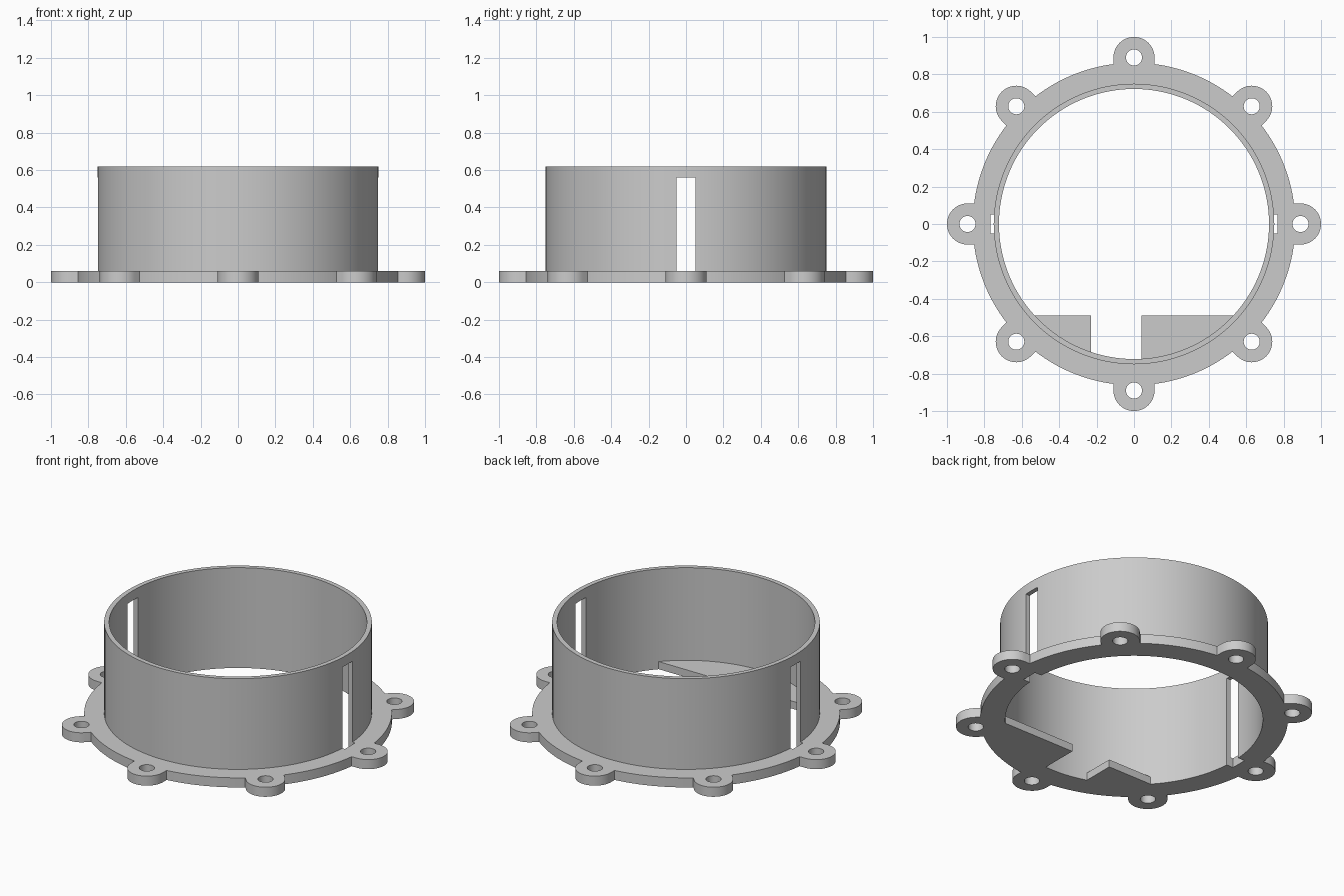
import bpy, math
from mathutils import Matrix

if "Cube" in bpy.data.objects:
    bpy.data.objects.remove(bpy.data.objects["Cube"])

FLANGE_H, TAB_H, TOTAL_H = 0.059, 0.047, 0.62
R_BORE, R_WALL, R_FLANGE = 0.722, 0.75, 0.862
R_LUG_CENTRE, R_LUG, R_HOLE = 0.89, 0.11, 0.043
SEG = 128

grey = bpy.data.materials.new("grey plastic")
grey.diffuse_color = (0.6, 0.6, 0.6, 1)
grey.use_nodes = True
grey.node_tree.nodes["Principled BSDF"].inputs["Base Color"].default_value = grey.diffuse_color


def circle(r, n=SEG):
    return [(r * math.cos(2 * math.pi * i / n), r * math.sin(2 * math.pi * i / n)) for i in range(n)]


def rect(x0, x1, y0, y1):
    return [(x0, y0), (x1, y0), (x1, y1), (x0, y1)]


def prism(name, outline, z0, z1, angle=0.0):
    """Extrude a counter-clockwise outline from z0 to z1, turned about z."""
    n = len(outline)
    verts = [(x, y, z) for z in (z0, z1) for x, y in outline]
    faces = [tuple(reversed(range(n))), tuple(range(n, 2 * n))]
    faces += [(i, (i + 1) % n, n + (i + 1) % n, n + i) for i in range(n)]
    mesh = bpy.data.meshes.new(name)
    mesh.from_pydata(verts, [], faces)
    mesh.transform(Matrix.Rotation(angle, 4, 'Z'))
    mesh.materials.append(grey)
    obj = bpy.data.objects.new(name, mesh)
    bpy.context.collection.objects.link(obj)
    return obj


def boolean(obj, operation, tool):
    """Apply a boolean and discard the tool."""
    bpy.context.view_layer.objects.active = obj
    mod = obj.modifiers.new("cut", 'BOOLEAN')
    mod.operation, mod.object, mod.solver = operation, tool, 'EXACT'
    bpy.ops.object.modifier_apply(modifier=mod.name)
    bpy.data.objects.remove(tool)


def cut_slots(obj):
    """Two vertical slots at the left and right of the bore."""
    for side in (0, math.pi):
        boolean(obj, 'DIFFERENCE', prism("slot_cutter", rect(0.6, 0.766, -0.05, 0.05), -0.1, 0.56, side))


# Flange with eight round-ended mounting lugs
flange = prism("flange", circle(R_FLANGE), 0, FLANGE_H)
lug_outline = [(R_LUG_CENTRE + R_LUG * math.cos(a), R_LUG * math.sin(a))
               for a in (math.pi * (i / 24 - 0.5) for i in range(25))]
lug_outline += [(0.79, R_LUG), (0.79, -R_LUG)]
hole_outline = [(R_LUG_CENTRE + x, y) for x, y in circle(R_HOLE, 32)]
for i in range(8):
    boolean(flange, 'UNION', prism("lug", lug_outline, 0, FLANGE_H, i * math.pi / 4))
for i in range(8):
    boolean(flange, 'DIFFERENCE', prism("hole_cutter", hole_outline, -0.1, 0.2, i * math.pi / 4))
boolean(flange, 'DIFFERENCE', prism("bore_cutter", circle(R_BORE), -0.1, 0.2))
cut_slots(flange)

# Upright cylindrical wall
wall = prism("wall", circle(R_WALL), FLANGE_H, TOTAL_H)
boolean(wall, 'DIFFERENCE', prism("bore_cutter", circle(R_BORE), -0.1, 1))
cut_slots(wall)

# Two flat tabs filling the front of the bore, with a gap between them
tabs = []
for name, x0, x1 in (("left_tab", -0.7, -0.23), ("right_tab", 0.04, 0.7)):
    tab = prism(name, rect(x0, x1, -0.9, -0.49), 0, TAB_H)
    boolean(tab, 'INTERSECT', prism("bore_trim", circle(R_BORE), -0.1, 0.2))
    tabs.append(tab)

# Smooth the curved sides, keep the edges sharp
bpy.ops.object.select_all(action='DESELECT')
for obj in [flange, wall] + tabs:
    obj.select_set(True)
bpy.context.view_layer.objects.active = flange
bpy.ops.object.shade_smooth_by_angle(angle=math.radians(30))
